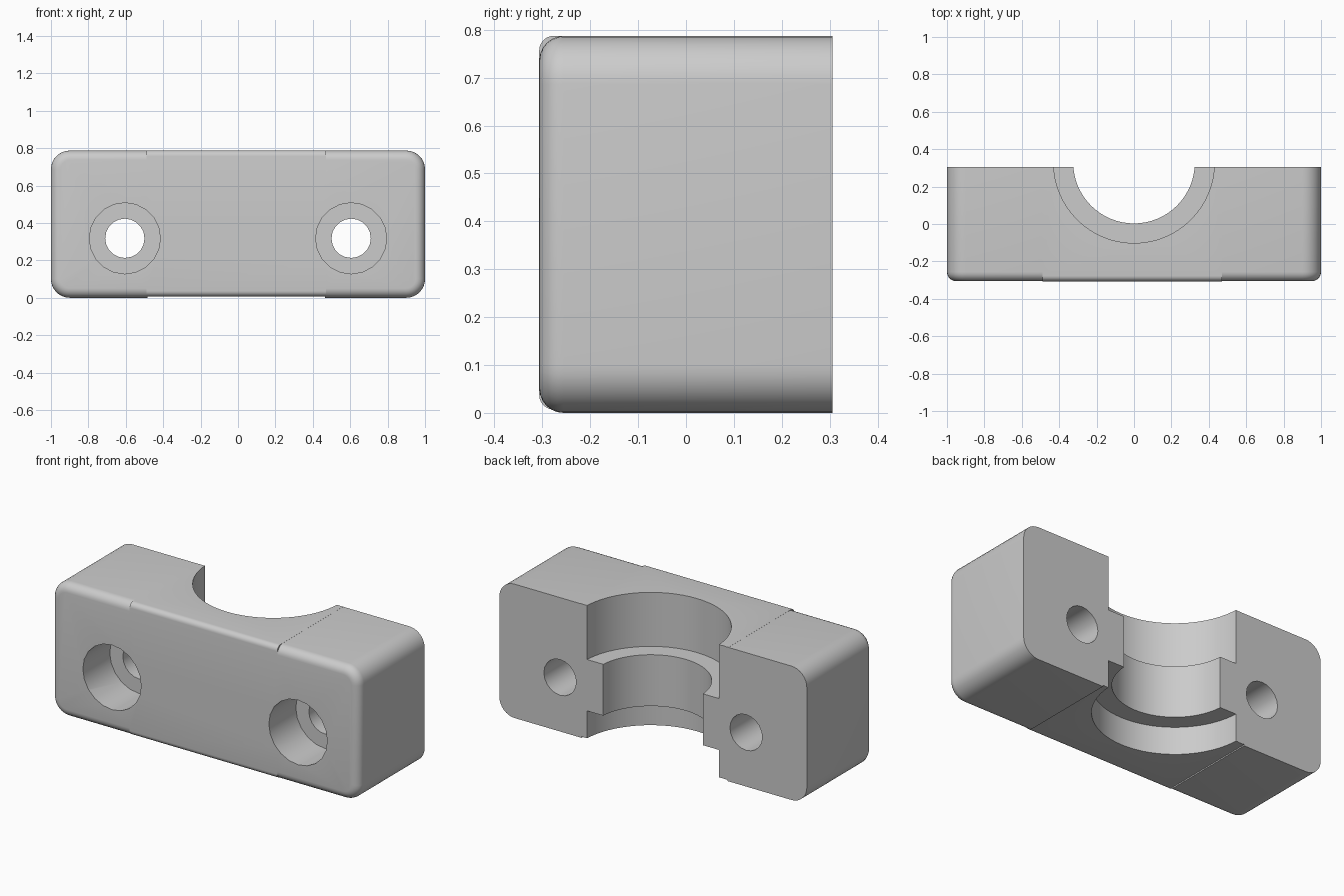
import bpy, bmesh, math
from mathutils import Matrix, Vector

if "Cube" in bpy.data.objects:
    bpy.data.objects.remove(bpy.data.objects["Cube"])

H, D = 0.787, 0.306              # height, half depth
HOLE_X, HOLE_Z = 0.605, 0.318    # bolt hole position
BORE_Y = 0.328                   # bore axis, just behind the rear face

grey = bpy.data.materials.new("plain grey")
grey.diffuse_color = (0.6, 0.6, 0.6, 1)
grey.use_nodes = True
grey.node_tree.nodes["Principled BSDF"].inputs["Base Color"].default_value = grey.diffuse_color


def finish(bm, name):
    mesh = bpy.data.meshes.new(name)
    bmesh.ops.recalc_face_normals(bm, faces=bm.faces)
    bm.to_mesh(mesh)
    bm.free()
    mesh.materials.append(grey)
    ob = bpy.data.objects.new(name, mesh)
    bpy.context.collection.objects.link(ob)
    return ob


def block(name, lo, hi, corner=0.0, front=0.0):
    """Box with rounded depth-wise corners, then a fillet round its front face."""
    lo, hi = Vector(lo), Vector(hi)
    bm = bmesh.new()
    bmesh.ops.create_cube(bm, size=1)
    for v in bm.verts:
        v.co = [(lo[i] + hi[i]) / 2 + v.co[i] * (hi[i] - lo[i]) for i in range(3)]
    if corner:
        edges = [e for e in bm.edges if abs(e.verts[0].co.y - e.verts[1].co.y) > 0.1]
        bmesh.ops.bevel(bm, geom=edges, offset=corner, segments=8, profile=0.5,
                        affect='EDGES')
    if front:
        edges = [e for e in bm.edges if all(abs(v.co.y - lo.y) < 1e-5 for v in e.verts)]
        if not corner:           # only the long top and bottom front edges
            edges = [e for e in edges if abs(e.verts[0].co.z - e.verts[1].co.z) < 1e-5]
        bmesh.ops.bevel(bm, geom=edges, offset=front, segments=6, profile=0.5,
                        affect='EDGES')
    return finish(bm, name)


def cylinder(name, start, end, radius, sides):
    start, end = Vector(start), Vector(end)
    axis = end - start
    bm = bmesh.new()
    matrix = Matrix.Translation((start + end) / 2) @ axis.to_track_quat('Z', 'Y').to_matrix().to_4x4()
    bmesh.ops.create_cone(bm, cap_ends=True, segments=sides, radius1=radius,
                          radius2=radius, depth=axis.length, matrix=matrix)
    return finish(bm, name)


def combine(target, tool, operation):
    mod = target.modifiers.new(operation, 'BOOLEAN')
    mod.operation, mod.object, mod.solver = operation, tool, 'EXACT'
    bpy.context.view_layer.objects.active = target
    bpy.ops.object.modifier_apply(modifier=mod.name)
    bpy.data.objects.remove(tool, do_unlink=True)


# Rounded clamp body
body = block("clamp_half", (-1, -D, 0), (1, D, H), corner=0.1, front=0.05)

# Shallow relief under the middle, and a middle section with a tighter front fillet
combine(body, block("relief_cutter", (-0.485, -1, -0.1), (0.465, 1, 0.008)), 'DIFFERENCE')
combine(body, block("middle_section", (-0.49, -D - 0.0005, 0.007),
                    (0.47, D - 0.0005, H + 0.0005), front=0.03), 'UNION')

# Half-round bore: narrow collar between two wider seats
for z0, z1, r in ((-0.5, 1.3, 0.325), (0.47, 1.3, 0.43), (-0.5, 0.168, 0.43)):
    combine(body, cylinder("bore_cutter", (0, BORE_Y, z0), (0, BORE_Y, z1), r, 64),
            'DIFFERENCE')

# Counterbored bolt holes
for x in (-HOLE_X, HOLE_X):
    for y_end, r in ((1, 0.105), (-D + 0.25, 0.19)):
        combine(body, cylinder("bolt_cutter", (x, -1, HOLE_Z), (x, y_end, HOLE_Z), r, 20),
                'DIFFERENCE')

bpy.ops.object.select_all(action='DESELECT')
body.select_set(True)
bpy.context.view_layer.objects.active = body
bpy.ops.object.shade_smooth_by_angle(angle=math.radians(30))
